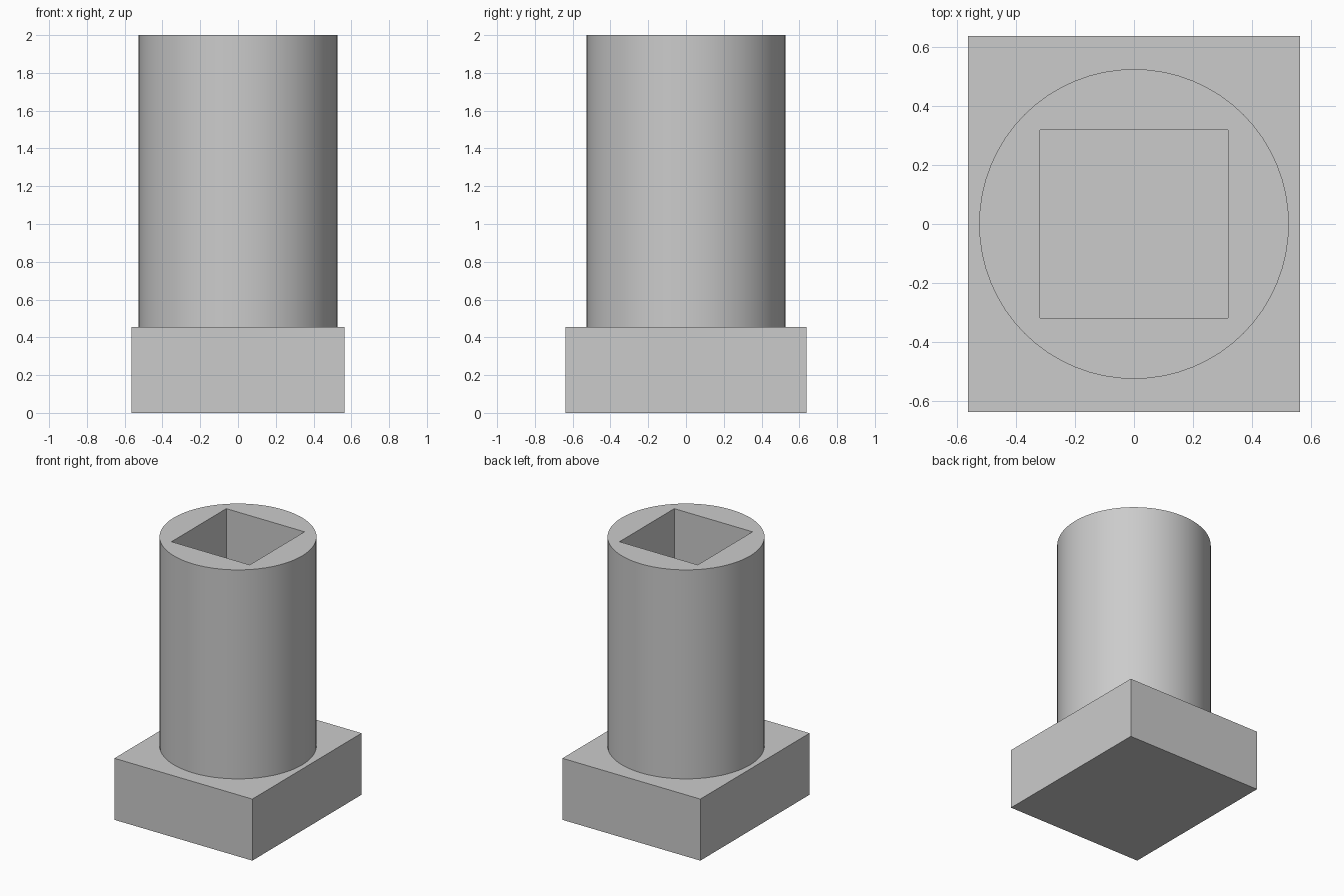
import bpy
import math

if "Cube" in bpy.data.objects:
    bpy.data.objects.remove(bpy.data.objects["Cube"])

RADIUS, HOLE = 0.526, 0.32          # column radius, half width of the socket
BASE_TOP, TOP = 0.455, 2.0

grey = bpy.data.materials.new("light grey")
grey.diffuse_color = (0.6, 0.6, 0.6, 1)
grey.use_nodes = True
grey.node_tree.nodes["Principled BSDF"].inputs["Base Color"].default_value = grey.diffuse_color


def box(name, half_x, half_y, z0, z1):
    bpy.ops.mesh.primitive_cube_add(size=1, location=(0, 0, (z0 + z1) / 2))
    ob = bpy.context.object
    ob.name = name
    ob.scale = (2 * half_x, 2 * half_y, z1 - z0)
    bpy.ops.object.transform_apply(location=True, rotation=False, scale=True)
    ob.data.materials.append(grey)
    return ob


# Rectangular base block
base = box("base_block", 0.564, 0.638, 0, BASE_TOP)

# Round column standing on the base
bpy.ops.mesh.primitive_cylinder_add(vertices=64, radius=RADIUS, depth=TOP - BASE_TOP,
                                    location=(0, 0, (TOP + BASE_TOP) / 2))
column = bpy.context.object
column.name = "column"
column.data.materials.append(grey)

# Square socket running down the column to the base
cutter = box("socket_cutter", HOLE, HOLE, BASE_TOP - 0.1, TOP + 0.1)
cutter.hide_render = True
cutter.hide_set(True)
cut = column.modifiers.new("square_socket", "BOOLEAN")
cut.operation = "DIFFERENCE"
cut.solver = "EXACT"
cut.object = cutter

# Bake the cut, then smooth only the round wall
bpy.context.view_layer.objects.active = column
column.select_set(True)
bpy.ops.object.modifier_apply(modifier=cut.name)
bpy.data.objects.remove(cutter)
bpy.ops.object.shade_smooth_by_angle(angle=math.radians(30))
